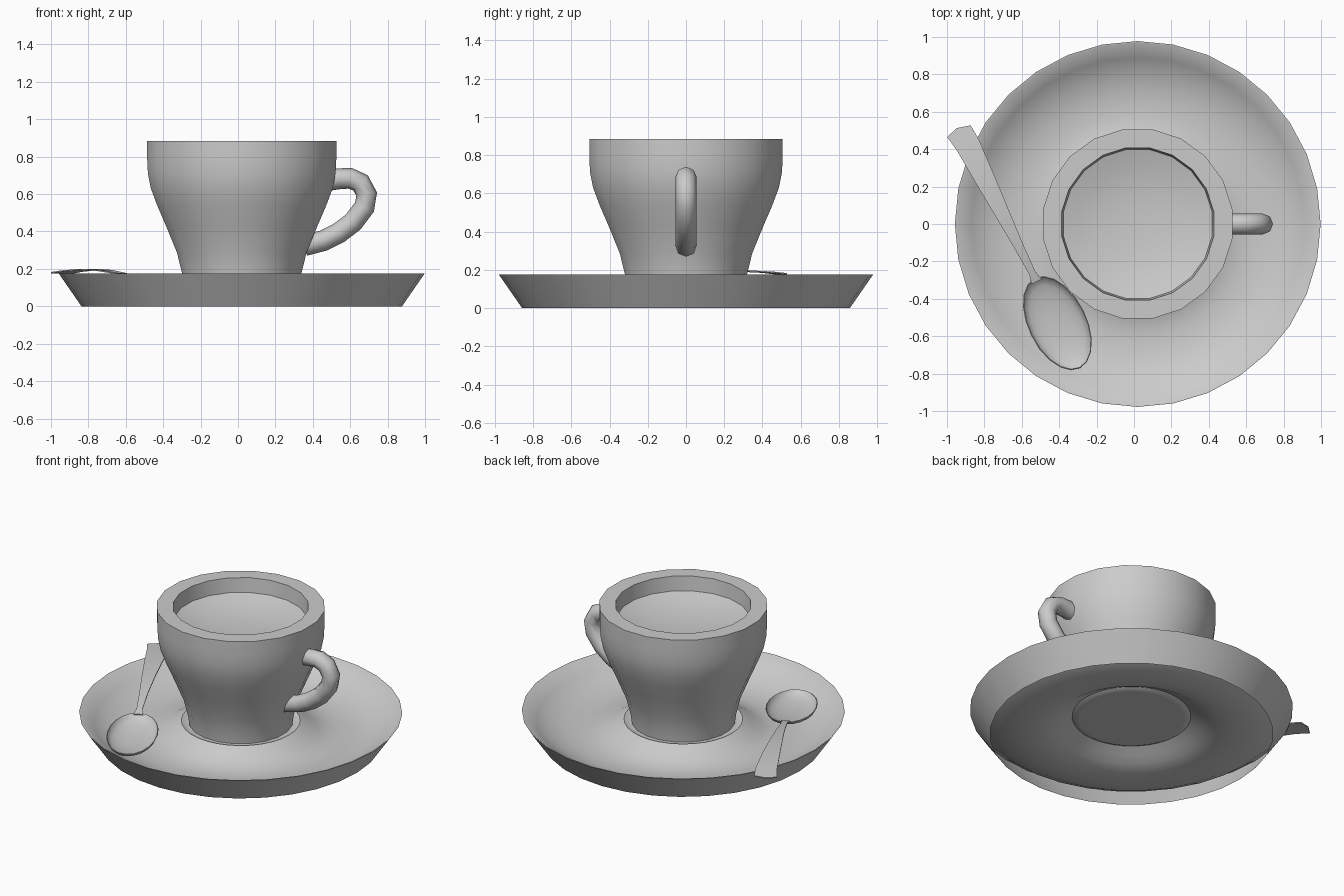
import bpy, bmesh
from math import sin, cos, pi, sqrt
from mathutils import Vector

if "Cube" in bpy.data.objects:
    bpy.data.objects.remove(bpy.data.objects["Cube"])

CX = 0.02  # shared axis of cup and saucer


def finish(name, bm, angle=40, thickness=0):
    bmesh.ops.recalc_face_normals(bm, faces=bm.faces)
    me = bpy.data.meshes.new(name)
    bm.to_mesh(me)
    bm.free()
    ob = bpy.data.objects.new(name, me)
    bpy.context.collection.objects.link(ob)
    bpy.ops.object.select_all(action='DESELECT')
    ob.select_set(True)
    bpy.context.view_layer.objects.active = ob
    if thickness:
        mod = ob.modifiers.new("thickness", 'SOLIDIFY')
        mod.thickness = thickness
        mod.offset = 0
        bpy.ops.object.modifier_apply(modifier=mod.name)
    bpy.ops.object.shade_smooth_by_angle(angle=angle * pi / 180)
    return ob


def bridge(bm, a, b):
    n = len(a)
    for i in range(n):
        j = (i + 1) % n
        bm.faces.new((a[i], a[j], b[j], b[i]))


def lathe(name, profile, n, phase=0, cap_start=False, cap_end=False):
    bm = bmesh.new()
    rings = [[bm.verts.new((CX + r * cos(2 * pi * i / n + phase),
                            r * sin(2 * pi * i / n + phase), z))
              for i in range(n)] for r, z in profile]
    for a, b in zip(rings, rings[1:]):
        bridge(bm, a, b)
    if cap_start:
        bm.faces.new(rings[0])
    if cap_end:
        bm.faces.new(rings[-1])
    return finish(name, bm)


# Saucer: open-bottomed flared wall, dished sheet and small recess under the cup
lathe("saucer", [(0.857, 0), (0.978, 0.175), (0.970, 0.175), (0.89, 0.11),
                 (0.80, 0.064), (0.70, 0.039), (0.60, 0.034), (0.53, 0.042),
                 (0.47, 0.062), (0.42, 0.09), (0.36, 0.122),
                 (0.335, 0.11), (0.318, 0.11)], 32, 0, False, True)

# Cup with rim, inner wall and shallow concave inner surface
lathe("cup", [(0.315, 0.112), (0.323, 0.175), (0.35, 0.285), (0.41, 0.43),
              (0.458, 0.54), (0.492, 0.63), (0.508, 0.71), (0.512, 0.79),
              (0.512, 0.885), (0.412, 0.885), (0.403, 0.79), (0.32, 0.765),
              (0.22, 0.745), (0.11, 0.735), (0.03, 0.733)],
      20, pi / 20, True, True)

# Cup handle: round tube swept along a smooth path
path = [(0.46, 0.67), (0.54, 0.682), (0.60, 0.684), (0.655, 0.66),
        (0.688, 0.60), (0.676, 0.53), (0.615, 0.45), (0.54, 0.393),
        (0.46, 0.352), (0.355, 0.325)]
pts = [Vector((x, 0, z)) for x, z in path]
bm = bmesh.new()
rings = []
for k, p in enumerate(pts):
    t = (pts[min(k + 1, len(pts) - 1)] - pts[max(k - 1, 0)]).normalized()
    side = Vector((-t.z, 0, t.x))
    rings.append([bm.verts.new(p + 0.056 * (side * cos(2 * pi * i / 8)
                  + Vector((0, 1, 0)) * sin(2 * pi * i / 8)))
                  for i in range(8)])
for a, b in zip(rings, rings[1:]):
    bridge(bm, a, b)
bm.faces.new(rings[0])
bm.faces.new(rings[-1])
finish("cup_handle", bm, 60)


# Spoon coordinates: u along the handle, v across, origin at the neck
def spoon(u, v, z):
    return (-0.53 - 0.449 * u + 0.893 * v, -0.29 + 0.893 * u + 0.449 * v, z)


# Spoon bowl: nested ellipses sinking to the centre
bm = bmesh.new()
rings = []
for s in (1, 0.94, 0.82, 0.64, 0.42, 0.2):
    ring = []
    for i in range(20):
        u = -0.268 + 0.268 * s * cos(2 * pi * i / 20)
        v = 0.153 * s * sin(2 * pi * i / 20)
        ring.append(bm.verts.new(spoon(u, v, 0.137 + 0.055 * u - 0.055 * sqrt(1 - s * s))))
    rings.append(ring)
for a, b in zip(rings, rings[1:]):
    bridge(bm, a, b)
bm.faces.new(rings[-1])
finish("spoon_bowl", bm, 50, 0.005)

# Spoon handle: thin arched strip widening to a pointed end
bm = bmesh.new()
rows = []
for u, w, z in [(-0.02, 0.03, 0.134), (0.03, 0.018, 0.146), (0.2, 0.026, 0.174),
                (0.4, 0.04, 0.191), (0.6, 0.054, 0.197), (0.8, 0.066, 0.188),
                (0.885, 0.08, 0.18)]:
    tip = 0.02 if u > 0.88 else 0
    rows.append([bm.verts.new(spoon(u, -w, z)),
                 bm.verts.new(spoon(u + tip, -0.012, z)),
                 bm.verts.new(spoon(u, w - tip, z))])
for a, b in zip(rows, rows[1:]):
    for i in range(2):
        bm.faces.new((a[i], a[i + 1], b[i + 1], b[i]))
finish("spoon_handle", bm, 40, 0.007)
